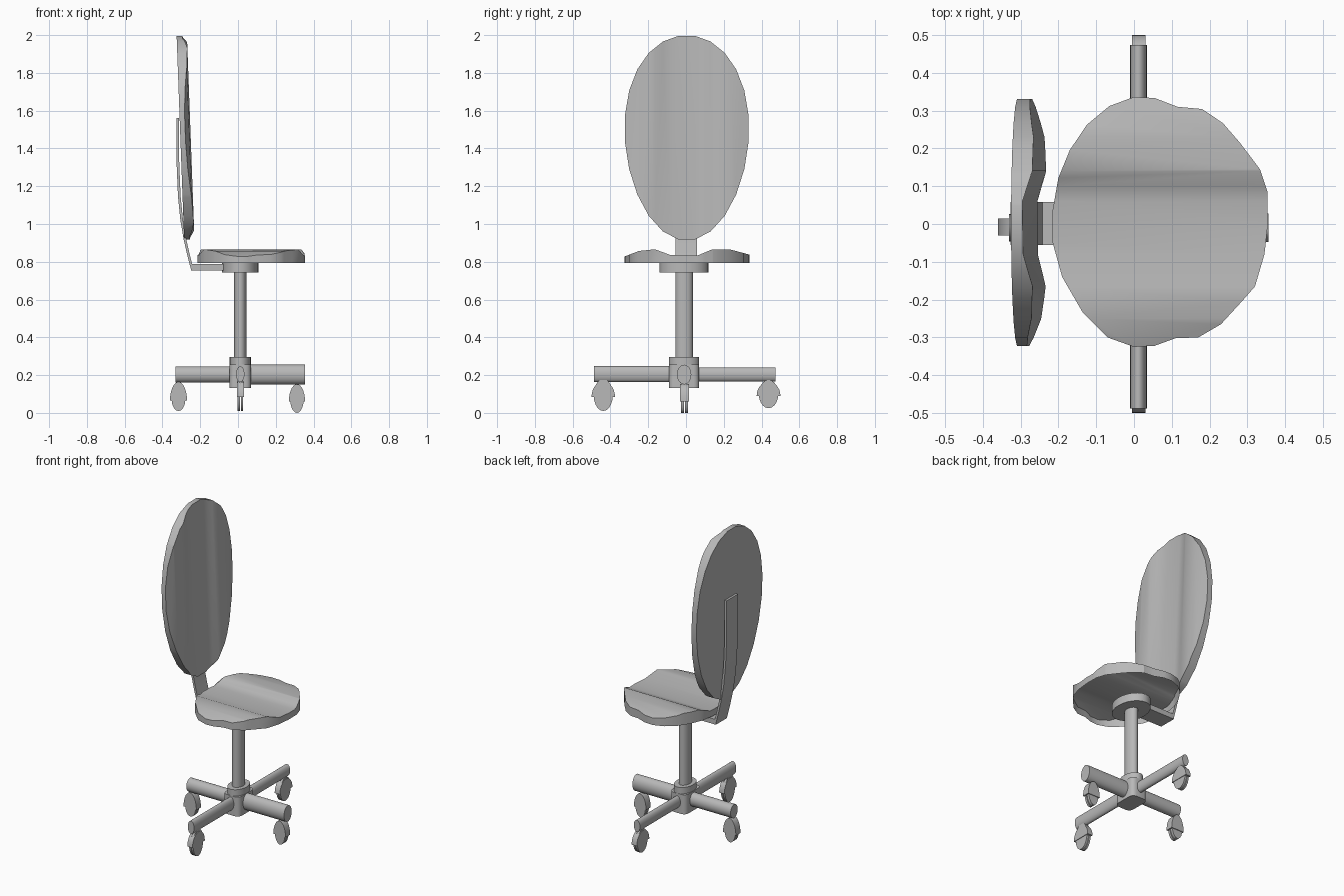
import bpy, bmesh
from math import cos, sin, pi

cube = bpy.data.objects.get("Cube")
if cube:
    bpy.data.objects.remove(cube, do_unlink=True)

grey = bpy.data.materials.new("plain_grey")
grey.use_nodes = True
grey.diffuse_color = (0.48, 0.48, 0.48, 1)
grey.node_tree.nodes["Principled BSDF"].inputs["Base Color"].default_value = grey.diffuse_color

CX, CY = 0.012, -0.01  # column axis


def finish(name, bm, angle=0.6):
    mesh = bpy.data.meshes.new(name)
    bm.to_mesh(mesh)
    bm.free()
    obj = bpy.data.objects.new(name, mesh)
    bpy.context.collection.objects.link(obj)
    mesh.materials.append(grey)
    bpy.ops.object.select_all(action='DESELECT')
    obj.select_set(True)
    bpy.context.view_layer.objects.active = obj
    bpy.ops.object.shade_smooth_by_angle(angle=angle)


def prism(name, pts, lo, hi, axis):
    """Extrude a 2D profile along an axis from lo to hi."""
    place = {'x': lambda u, v, t: (t, u, v),
             'y': lambda u, v, t: (u, t, v),
             'z': lambda u, v, t: (u, v, t)}[axis]
    bm = bmesh.new()
    ends = [[bm.verts.new(place(u, v, t)) for u, v in pts] for t in (lo, hi)]
    for ring in ends:
        bm.faces.new(ring)
    n = len(pts)
    for i in range(n):
        j = (i + 1) % n
        bm.faces.new((ends[0][i], ends[0][j], ends[1][j], ends[1][i]))
    bmesh.ops.recalc_face_normals(bm, faces=bm.faces)
    finish(name, bm)


def oval(u, v, ru, rv, start=0, sweep=2 * pi, n=24):
    count = n if sweep > 6 else n + 1
    return [(u + ru * cos(start + sweep * i / n), v + rv * sin(start + sweep * i / n))
            for i in range(count)]


def rounded_box(u, v, hu, hv, r):
    pts = []
    for k, (su, sv) in enumerate([(1, 1), (-1, 1), (-1, -1), (1, -1)]):
        pts += oval(u + su * (hu - r), v + sv * (hv - r), r, r, k * pi / 2, pi / 2, 4)
    return pts


def lookup(table, y):
    """Linear interpolation in a short profile."""
    if y <= table[0][0]:
        return table[0][1]
    for (a, p), (b, q) in zip(table, table[1:]):
        if y <= b:
            return p + (q - p) * (y - a) / (b - a)
    return table[-1][1]


# Cushions: wavy-topped pads with a side wall
SEAT = [(.353, .085), (.333, .145), (.28, .215), (.235, .267), (.18, .304), (.115, .31),
        (.055, .333), (0, .336), (-.065, .312), (-.125, .262), (-.17, .195), (-.2, .122),
        (-.215, .037), (-.215, -.05), (-.19, -.14), (-.135, -.235), (-.07, -.3), (0, -.325),
        (.055, -.322), (.11, -.302), (.17, -.3), (.23, -.265), (.285, -.205), (.32, -.165),
        (.345, -.08), (.354, 0)]
RIM = [(-.325, .026), (-.165, .073), (-.08, .042), (.06, .04), (.14, .073), (.2, .068), (.336, .04)]
CROWN = [(-.325, .035), (-.25, .064), (-.165, .073), (-.08, .042), (.06, .04), (.1, .052),
         (.14, .073), (.23, .073), (.336, .045)]


def cushion(name, outline, place, closed):
    bm = bmesh.new()
    top = bm.faces.new([bm.verts.new((x, y, 0)) for x, y in outline])
    bmesh.ops.inset_individual(bm, faces=[top], thickness=0.05)
    for y, _ in CROWN[1:-1]:
        bmesh.ops.bisect_plane(bm, geom=bm.verts[:] + bm.edges[:] + bm.faces[:],
                               plane_co=(0, y, 0), plane_no=(0, 1, 0), dist=1e-5)
    edge = [e for e in bm.edges if e.is_boundary]
    outer = {v for e in edge for v in e.verts}
    for v in bm.verts:
        v.co.z = lookup(RIM if v in outer else CROWN, v.co.y)
    # Side wall down to the flat lower edge
    wall = bmesh.ops.extrude_edge_only(bm, edges=edge)["geom"]
    for v in wall:
        if isinstance(v, bmesh.types.BMVert):
            v.co.z = 0
    if closed:
        bmesh.ops.holes_fill(bm, edges=[e for e in bm.edges if e.is_boundary], sides=0)
    bmesh.ops.recalc_face_normals(bm, faces=bm.faces)
    for v in bm.verts:
        v.co = place(*v.co)
    bm.normal_update()
    finish(name, bm, 0.5)


def upright(z, y, h):
    """Stand a cushion up, leaning slightly back."""
    return (-0.305 - 0.037 * (z - 1.455) + 0.75 * h, y, z)


# The backrest is an egg shape, widest above the middle
egg = [(1.456 + .544 * cos(a) + .05 * sin(a) ** 2, .004 + .33 * sin(a))
       for a in (2 * pi * (i + .5) / 24 for i in range(24))]
cushion("seat", SEAT, lambda x, y, h: (x, y, 0.793 + h), False)
cushion("backrest", egg, upright, True)

# Mount under the seat, and the bent strip that carries the backrest
prism("seat_mount", oval(CX, CY, .096, .13), .743, .795, 'z')
prism("mount_arm", [(-.25, .755), (-.03, .755), (-.03, .788), (-.25, .788)], -.055, .058, 'y')
path = [(-.25, .763), (-.27, .84), (-.288, .92), (-.305, 1.02), (-.318, 1.15),
        (-.325, 1.32), (-.326, 1.56)]
strip = path + [(x + .014, z) for x, z in reversed(path)]
prism("back_support", strip, -.055, .058, 'y')

# Column and hub
prism("column", oval(CX, CY, .032, .046), .26, .75, 'z')
prism("hub_collar", oval(CX, CY, .056, .08), .25, .295, 'z')
prism("hub_block", rounded_box(CX, CY, .057, .08, .03), .132, .255, 'z')

# Base arms: name, axis, start, end, cross-section centre and radii
for side, axis, lo, hi, c, ru, rv, z in [
        ("left", 'x', CX, .356, CY, .038, .052, .203),
        ("right", 'x', -.33, CX, CY, .036, .043, .203),
        ("rear", 'y', CY, .474, CX, .022, .037, .203),
        ("front", 'y', -.488, CY, CX, .022, .042, .205)]:
    prism(side + "_base_arm", oval(c, z, ru, rv), lo, hi, axis)

# Casters: domed hood over a pair of thin wheels
for side, axis, u, r, split, top, low, c, w in [
        ("left", 'y', .312, .043, .06, .152, 0, -.008, .023),
        ("right", 'y', -.315, .045, .065, .164, .01, -.008, .023),
        ("rear", 'x', .437, .063, .09, .165, .025, .013, .018),
        ("front", 'x', -.438, .062, .085, .165, .01, .013, .018)]:
    prism(side + "_caster_hood", oval(u, split, r, top - split, 0, pi, 14), c - w, c + w, axis)
    for k, s in enumerate((-1, 1)):
        a, b = sorted((c + s * w * .12, c + s * w * .8))
        prism(f"{side}_wheel_{k + 1}", oval(u, split + .01, r * .82, split + .01 - low, n=20), a, b, axis)
